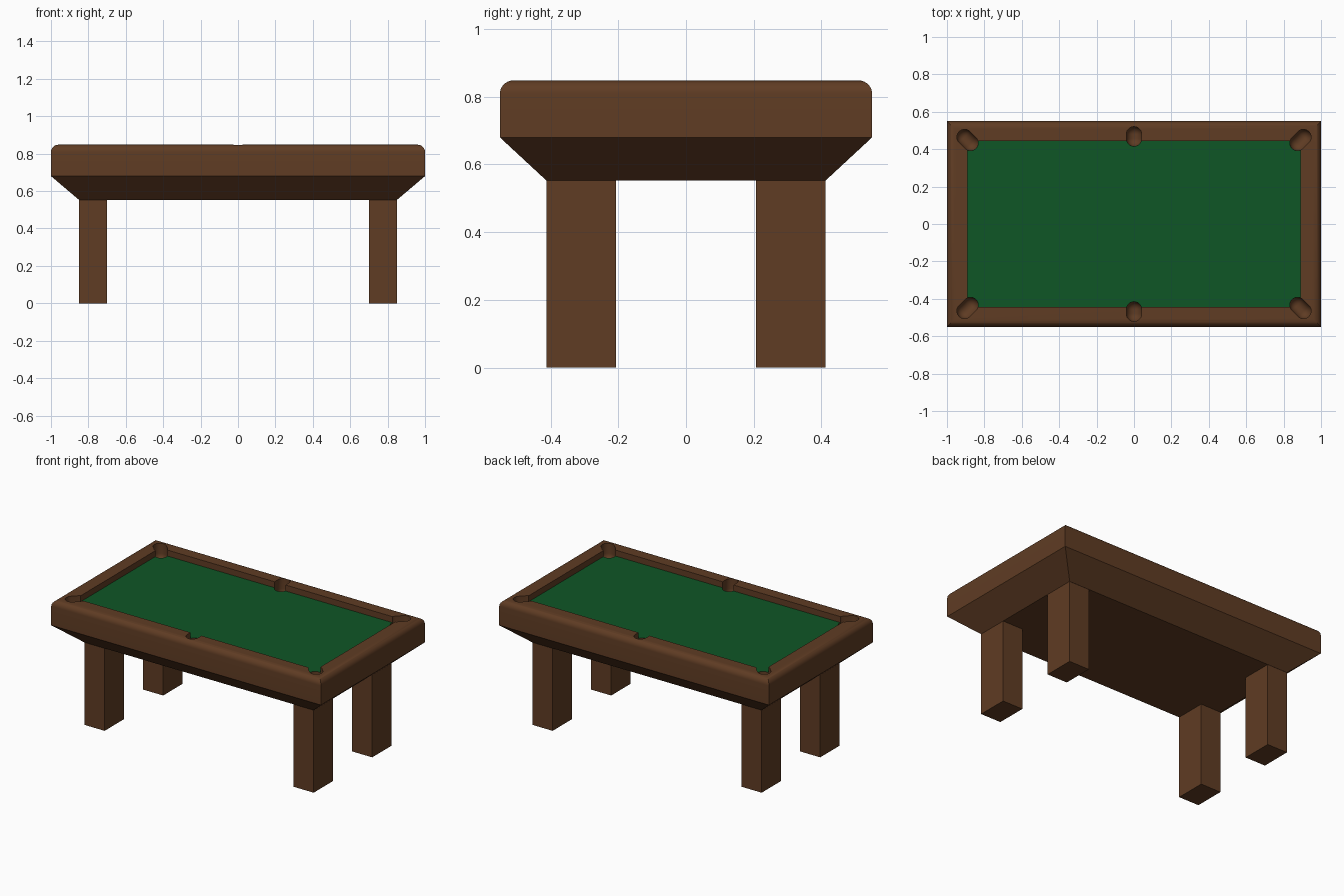
import bpy
import bmesh
import math
from mathutils import Matrix, Vector

cube = bpy.data.objects.get("Cube")
if cube:
    bpy.data.objects.remove(cube, do_unlink=True)


def material(name, rgb):
    mat = bpy.data.materials.new(name)
    mat.use_nodes = True
    mat.diffuse_color = (*rgb, 1)
    mat.node_tree.nodes["Principled BSDF"].inputs["Base Color"].default_value = (*rgb, 1)
    return mat


wood = material("brown wood", (0.115, 0.045, 0.017))
felt = material("green felt", (0.0048, 0.092, 0.019))


def make_object(name, bm, mats):
    bmesh.ops.recalc_face_normals(bm, faces=bm.faces)
    mesh = bpy.data.meshes.new(name)
    bm.to_mesh(mesh)
    bm.free()
    for mat in mats:
        mesh.materials.append(mat)
    obj = bpy.data.objects.new(name, mesh)
    bpy.context.collection.objects.link(obj)
    return obj


HALF_X, HALF_Y = 1.0, 0.55
TOP, ROUND = 0.848, 0.04
FELT_X, FELT_Y, FELT_Z = 0.89, 0.445, 0.808

# Table body: rectangular rings from the underside, over the rounded rim, down to the felt
rings = [(0.85, 0.413, 0.553), (HALF_X, HALF_Y, 0.68)]
STEPS = 8
for i in range(STEPS + 1):
    a = math.pi / 2 * i / STEPS
    inset = ROUND * (1 - math.cos(a))
    rings.append((HALF_X - inset, HALF_Y - inset, TOP - ROUND * (1 - math.sin(a))))
rings += [(FELT_X, FELT_Y, TOP), (FELT_X, FELT_Y, FELT_Z)]

bm = bmesh.new()
loops = [[bm.verts.new((sx * x, sy * y, z))
          for sx, sy in ((-1, -1), (1, -1), (1, 1), (-1, 1))] for x, y, z in rings]
for low, high in zip(loops, loops[1:]):
    for i in range(4):
        j = (i + 1) % 4
        bm.faces.new((low[i], low[j], high[j], high[i]))
bm.faces.new(loops[0][::-1])
bm.faces.new(loops[-1]).material_index = 1
body = make_object("table_body", bm, [wood, felt])


# Pockets: oblong round-bottomed hollows at the corners and long-side middles
def pocket_cutter(x, y, angle, length, radius=0.041):
    bm = bmesh.new()
    for end in (-length / 2, length / 2):
        for z in (0.78, 0.95):
            offset = Matrix.Rotation(angle, 4, "Z") @ Vector((end, 0, 0))
            bmesh.ops.create_uvsphere(bm, u_segments=24, v_segments=12, radius=radius,
                                      matrix=Matrix.Translation(offset + Vector((x, y, z))))
    hull = bmesh.ops.convex_hull(bm, input=bm.verts, use_existing_faces=False)
    junk = {g for g in hull["geom_interior"] + hull["geom_unused"]
            if isinstance(g, bmesh.types.BMVert)}
    bmesh.ops.delete(bm, geom=list(junk), context="VERTS")
    kept = {f for f in hull["geom"] if isinstance(f, bmesh.types.BMFace) and f.is_valid}
    bmesh.ops.delete(bm, geom=[f for f in bm.faces if f not in kept], context="FACES")
    cutter = make_object("pocket_cutter", bm, [wood])
    cutter.hide_render = True
    return cutter


cutters = []
for sy in (-1, 1):
    cutters.append(pocket_cutter(0, sy * 0.468, math.pi / 2, 0.023))
    for sx in (-1, 1):
        cutters.append(pocket_cutter(sx * 0.89, sy * 0.449, sx * sy * math.pi / 4, 0.045))

bpy.context.view_layer.objects.active = body
for cutter in cutters:
    mod = body.modifiers.new("pocket", "BOOLEAN")
    mod.operation = "DIFFERENCE"
    mod.solver = "EXACT"
    mod.object = cutter
    bpy.ops.object.modifier_apply(modifier=mod.name)
    bpy.data.objects.remove(cutter, do_unlink=True)

bpy.ops.object.select_all(action="DESELECT")
body.select_set(True)
bpy.ops.object.shade_smooth_by_angle(angle=math.radians(30))

# Legs: four plain rectangular posts
for sx, side in ((1, "left"), (-1, "right")):
    for sy, end in ((-1, "front"), (1, "back")):
        bm = bmesh.new()
        size = Matrix.Diagonal((0.15, 0.205, 0.553, 1))
        place = Matrix.Translation((sx * 0.775, sy * 0.31, 0.2765))
        bmesh.ops.create_cube(bm, size=1, matrix=place @ size)
        make_object(f"{end}_{side}_leg", bm, [wood])
